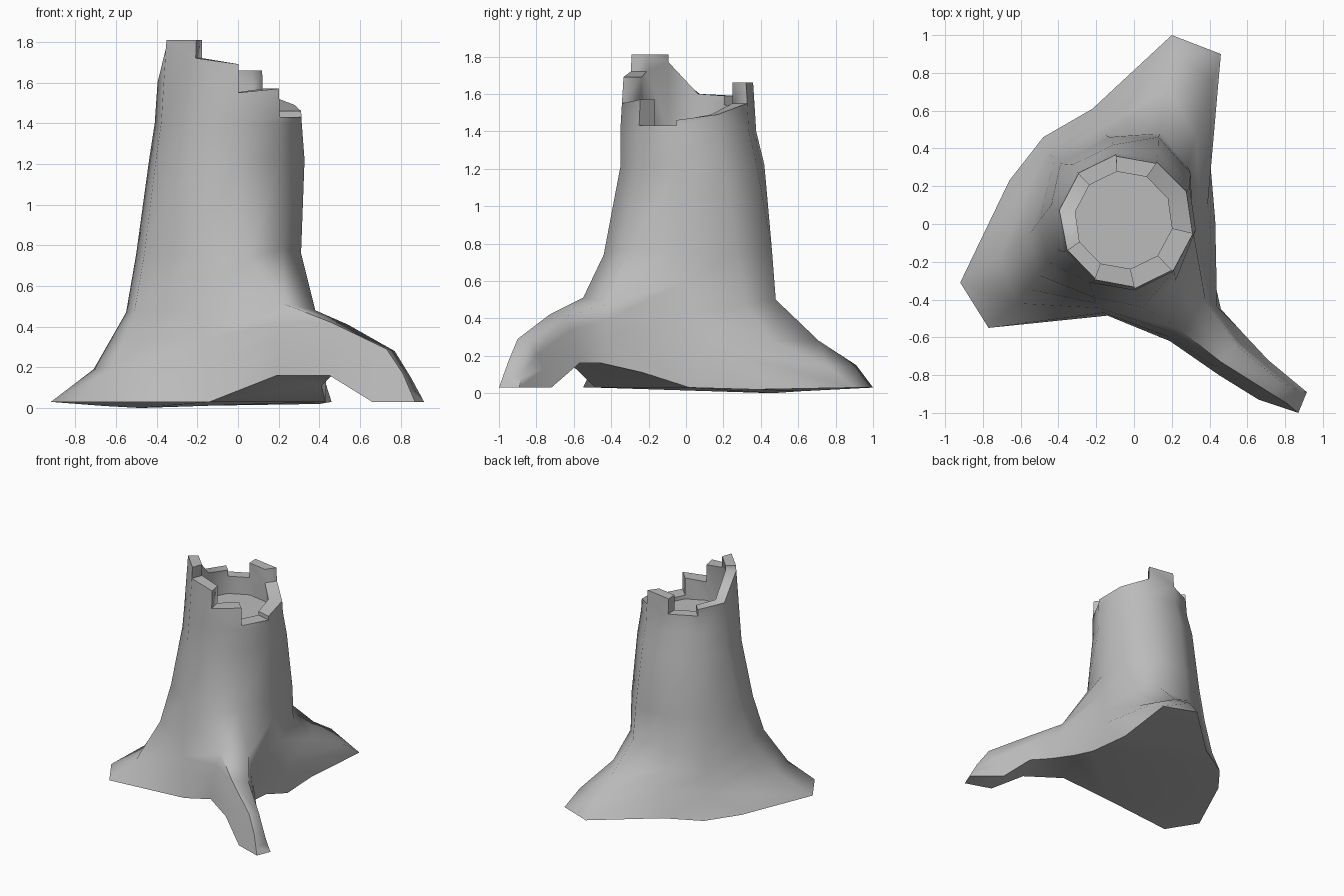
import bpy, bmesh, math
from mathutils import Vector

cube = bpy.data.objects.get("Cube")
if cube:
    bpy.data.objects.remove(cube, do_unlink=True)

SIDES = 10
bark = bpy.data.materials.new("grey_bark")
bark.use_nodes = True
colour = (0.5, 0.5, 0.5, 1)
bark.diffuse_color = colour
bark.node_tree.nodes["Principled BSDF"].inputs["Base Color"].default_value = colour

bm = bmesh.new()


def face(points):
    """Add a face; matching corners are welded at the end."""
    return bm.faces.new([bm.verts.new(p) for p in points])


def circle(cx, cy, radius, z):
    angles = [math.radians(62 - 36 * i) for i in range(SIDES)]
    return [Vector((cx + radius * math.cos(a), cy + radius * math.sin(a), z)) for a in angles]


def ring(points):
    return [Vector(p) for p in points]


def loft(upper, lower, skip=(), extra={}):
    """Join two rings; extra holds added corners along the lower edge."""
    for i in range(len(upper)):
        if i not in skip:
            j = (i + 1) % len(upper)
            added = [extra[i]] if i in extra else []
            face([upper[i], upper[j], lower[j]] + added + [lower[i]])


# Trunk rings, from the broken rim down to the spreading base
collar = circle(-.048, .012, .367, 1.4)
chest = circle(-.055, .035, .388, 1.22)
waist = ring([(.13, .46, .76), (.3, .27, .76), (.31, -.02, .76), (.22, -.3, .78), (.05, -.44, .74),
              (-.21, -.39, .76), (-.46, -.2, .76), (-.5, .02, .76), (-.39, .32, .76), (-.13, .46, .76)])
flare = ring([(.14, .48, .5), (.28, .31, .48), (.31, 0, .6), (.38, -.41, .48), (.23, -.55, .51),
              (-.2, -.42, .47), (-.51, -.27, .47), (-.55, -.05, .47), (-.42, .35, .47), (-.15, .47, .5)])
skirt = ring([(.2, .91, .15), (.42, .76, .14), (.39, .1, .25), (.44, -.44, .3), (.19, -.6, .33),
              (-.16, -.47, .2), (-.62, -.42, .19), (-.71, -.18, .19), (-.47, .38, .19), (-.18, .55, .2)])
base = ring([(.2, 1, .03), (.46, .9, .03), (.43, .02, .03), (.46, -.45, .16), (.19, -.62, .16),
             (-.14, -.485, .03), (-.77, -.55, .03), (-.92, -.31, .03), (-.48, .46, 0), (-.22, .61, .01)])
base_extra = {1: Vector((.4, .37, .02)), 2: Vector((.41, -.23, .11)), 7: Vector((-.66, .23, .01))}
shoulder = [a.lerp(b, .5) for a, b in zip(flare, skirt)]
# The back root dips between trunk and tip
shoulder[:2] = ring([(.18, .71, .28), (.33, .46, .28)])

ROOT_SIDE = 3
loft(collar, chest)
loft(chest, waist)
loft(waist, flare)
loft(flare, shoulder, [ROOT_SIDE])
loft(shoulder, skirt, [ROOT_SIDE])
loft(skirt, base, [ROOT_SIDE], base_extra)
underside = []
for i, corner in enumerate(base):
    underside += [corner] + ([base_extra[i]] if i in base_extra else [])
bmesh.ops.triangulate(bm, faces=[face(underside)])


# Long arched root, growing out of the open side of the flare
def root_section(top_a, top_b, low_a, low_b):
    a, b, c, d = map(Vector, (top_a, top_b, low_a, low_b))
    return [a, a.lerp(c, .3), a.lerp(c, .6), c, d, b.lerp(d, .6), b.lerp(d, .3), b]


k = ROOT_SIDE
levels = (flare, shoulder, skirt, base)
sections = [
    [level[k] for level in levels] + [level[k + 1] for level in reversed(levels)],
    root_section((.54, -.64, .41), (.46, -.73, .42), (.57, -.57, .16), (.45, -.8, .16)),
    root_section((.77, -.83, .28), (.73, -.9, .29), (.71, -.72, .03), (.66, -.93, .03)),
    root_section((.85, -.88, .15), (.81, -.95, .17), (.915, -.89, .03), (.87, -1, .03)),
]
for near, far in zip(sections, sections[1:]):
    loft(near, far)
face(sections[-1])

# Broken rim: each side has its own start and end height
heights = [(1.55, 1.49), (1.49, 1.46), (1.43, 1.43), (1.57, 1.55), (1.69, 1.72),
           (1.81, 1.81), (1.77, 1.6), (1.6, 1.59), (1.54, 1.54), (1.66, 1.66)]
floor = circle(-.055, .02, .26, 1.4)


def outer(i, z):
    point = collar[i] * (1 - .17 * (z - 1.4))
    return Vector((point.x, point.y, z))


def inner(i, z):
    return Vector((floor[i].x, floor[i].y, z))


for i, (start, end) in enumerate(heights):
    j = (i + 1) % SIDES
    before, after = heights[i - 1][1], heights[j][0]
    for wall, foot in ((outer, collar), (inner, floor)):
        left = [wall(i, z) for z in sorted({min(before, start), start})]
        right = [wall(j, z) for z in sorted({min(after, end), end})]
        face([foot[i]] + left + right[::-1] + [foot[j]])
    face([outer(i, start), outer(j, end), inner(j, end), inner(i, start)])
    if before != start:
        face([outer(i, before), outer(i, start), inner(i, start), inner(i, before)])
face(floor)

bmesh.ops.remove_doubles(bm, verts=bm.verts, dist=.0005)
bmesh.ops.recalc_face_normals(bm, faces=bm.faces)
mesh = bpy.data.meshes.new("tree_stump")
bm.to_mesh(mesh)
bm.free()
mesh.materials.append(bark)
stump = bpy.data.objects.new("tree_stump", mesh)
bpy.context.collection.objects.link(stump)

# Smooth bark with crisp broken edges
bpy.ops.object.select_all(action="DESELECT")
stump.select_set(True)
bpy.context.view_layer.objects.active = stump
bpy.ops.object.shade_smooth_by_angle(angle=math.radians(68))
